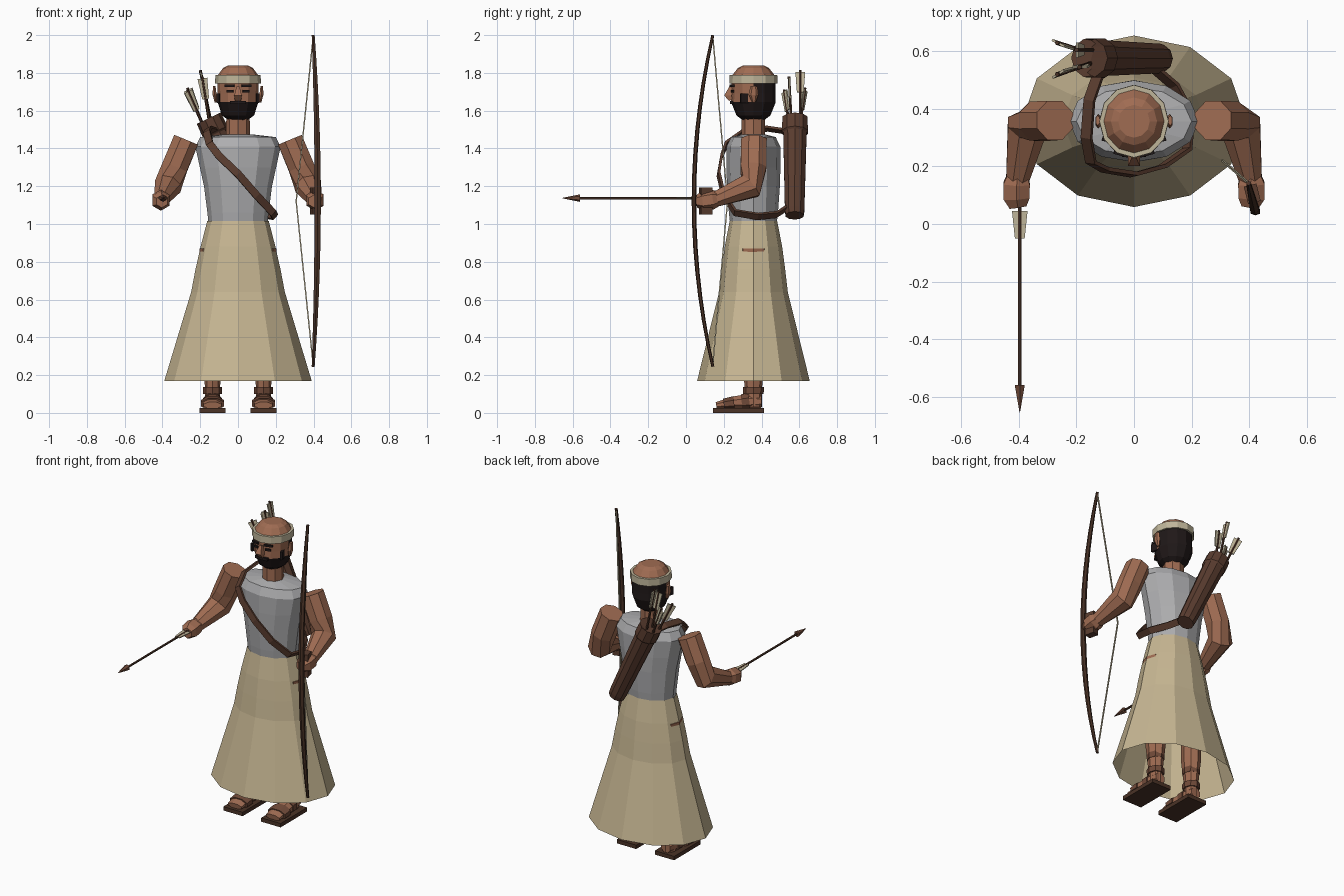
import bpy, bmesh, math
from mathutils import Vector

CY = 0.357  # depth of the body axis


def material(name, rgb):
    m = bpy.data.materials.new(name)
    m.diffuse_color = (*rgb, 1)
    return m


SKIN = material("skin", (0.35, 0.15, 0.085))
SHIRT = material("grey cloth", (0.42, 0.42, 0.43))
SKIRT = material("tan cloth", (0.57, 0.47, 0.29))
CREAM = material("cream cloth", (0.52, 0.46, 0.32))
LEATHER = material("leather", (0.10, 0.045, 0.028))
WOOD = material("dark wood", (0.07, 0.033, 0.02))
SANDAL = material("sandal brown", (0.16, 0.068, 0.04))
HAIR = material("black hair", (0.014, 0.009, 0.009))


def finish(name, bm, *mats):
    bmesh.ops.recalc_face_normals(bm, faces=bm.faces)
    me = bpy.data.meshes.new(name)
    bm.to_mesh(me)
    bm.free()
    for m in mats:
        me.materials.append(m)
    ob = bpy.data.objects.new(name, me)
    bpy.context.collection.objects.link(ob)
    return ob


def skin_rings(rings, caps=True, closed=False):
    bm = bmesh.new()
    vs = [[bm.verts.new(p) for p in r] for r in rings]
    n = len(vs[0])
    pairs = list(zip(vs, vs[1:])) + ([(vs[-1], vs[0])] if closed else [])
    for a, b in pairs:
        for i in range(n):
            j = (i + 1) % n
            bm.faces.new((a[i], a[j], b[j], b[i]))
    if caps and not closed:
        bm.faces.new(vs[0])
        bm.faces.new(vs[-1])
    return bm


def loft(name, rows, *mats, sides=12, x=0, y=CY, caps=True, closed=False):
    """Stack of level ellipses: rows of (z, rx, ry)."""
    rings = [[(x + rx * math.cos(2 * math.pi * i / sides),
               y + ry * math.sin(2 * math.pi * i / sides), z)
              for i in range(sides)] for z, rx, ry in rows]
    return finish(name, skin_rings(rings, caps, closed), *mats)


def tube(name, pts, radii, mat, sides=8, center=None, ref=(1, 0, 0), closed=False):
    """Sweep along points; radii are (along ref, across ref)."""
    pts = [Vector(p) for p in pts]
    rings = []
    n = len(pts)
    for k, p in enumerate(pts):
        if closed:
            a, b = pts[k - 1], pts[(k + 1) % n]
        else:
            a, b = pts[max(k - 1, 0)], pts[min(k + 1, n - 1)]
        t = (b - a).normalized()
        u = (p - Vector(center)) if center else Vector(ref)
        u = (u - t * u.dot(t)).normalized()
        v = t.cross(u)
        r = radii[k] if isinstance(radii, list) else radii
        ru, rv = r if isinstance(r, tuple) else (r, r)
        off = math.pi / sides
        g = math.sqrt(2) if sides == 4 else 1
        rings.append([p + g * (u * ru * math.cos(off + 2 * math.pi * i / sides)
                               + v * rv * math.sin(off + 2 * math.pi * i / sides))
                      for i in range(sides)])
    return finish(name, skin_rings(rings, True, closed), mat)


def box(name, c, size, mat, rot=0):
    bm = bmesh.new()
    bmesh.ops.create_cube(bm, size=1)
    bmesh.ops.scale(bm, vec=size, verts=bm.verts)
    ob = finish(name, bm, mat)
    ob.location = c
    ob.rotation_euler.z = rot
    return ob


# Clothing
loft("skirt", [(0.17, 0.39, 0.298), (0.64, 0.248, 0.182), (0.76, 0.225, 0.168),
               (0.88, 0.198, 0.152), (1.015, 0.163, 0.126)], SKIRT, caps=False)
loft("tunic", [(0.99, 0.155, 0.122), (1.06, 0.162, 0.13), (1.2, 0.18, 0.14),
               (1.3, 0.202, 0.143), (1.41, 0.226, 0.142), (1.46, 0.2, 0.118),
               (1.475, 0.07, 0.06)], SHIRT)

# Head: hair and beard are chosen by height and direction
loft("neck", [(1.42, 0.066, 0.062), (1.62, 0.06, 0.062)], SKIN, sides=8)
head = loft("head", [(1.545, 0.045, 0.05), (1.575, 0.085, 0.09), (1.645, 0.108, 0.118),
                     (1.69, 0.108, 0.116), (1.75, 0.11, 0.116), (1.79, 0.105, 0.11),
                     (1.825, 0.08, 0.083), (1.838, 0.055, 0.057)], SKIN, HAIR)
for f in head.data.polygons:
    c = f.center
    if c.z < 1.645 or (c.y > CY - 0.01 and c.z < 1.75):
        f.material_index = 1
loft("headband", [(1.745, 0.11, 0.115), (1.745, 0.121, 0.127), (1.79, 0.12, 0.126),
                  (1.79, 0.105, 0.11)], CREAM, closed=True)
tube("nose", [(0, 0.237, 1.725), (0, 0.222, 1.68), (0, 0.236, 1.655)],
     [(0.008, 0.008), (0.02, 0.02), (0.016, 0.008)], SKIN, sides=4)
box("moustache", (0, 0.241, 1.643), (0.085, 0.016, 0.018), HAIR)
for s in (-1, 1):
    box("eye", (s * 0.042, 0.246, 1.703), (0.034, 0.009, 0.014), HAIR, s * 0.27)
    box("brow", (s * 0.045, 0.243, 1.732), (0.052, 0.012, 0.012), HAIR, s * 0.27)
    box("sideburn", (s * 0.099, 0.312, 1.665), (0.014, 0.05, 0.05), HAIR, s * 0.3)
    tube("ear", [(s * 0.117, 0.36, 1.645), (s * 0.124, 0.357, 1.685),
                 (s * 0.126, 0.36, 1.73)],
         [(0.008, 0.01), (0.012, 0.026), (0.008, 0.018)], SKIN, sides=6)

# Arms, legs and sandals
for s in (-1, 1):
    tube("arm", [(s * 0.275, 0.36, 1.445), (s * 0.335, 0.357, 1.3),
                 (s * 0.372, 0.34, 1.2), (s * 0.405, 0.155, 1.13)],
         [0.073, 0.074, 0.074, 0.043], SKIN)
    tube("hand", [(s * 0.405, 0.17, 1.135), (s * 0.408, 0.14, 1.13),
                  (s * 0.408, 0.09, 1.122), (s * 0.403, 0.058, 1.12)],
         [0.04, 0.053, 0.052, 0.034], SKIN, sides=6)
    x = s * 0.135
    loft("leg", [(0.03, 0.04, 0.045), (0.14, 0.04, 0.046), (0.3, 0.055, 0.065),
                 (0.5, 0.055, 0.06), (0.87, 0.07, 0.08)], SKIN, sides=8, x=x)
    for z in (0.118, 0.215):
        loft("ankle_strap", [(z - 0.018, 0.049, 0.054), (z + 0.018, 0.05, 0.056)],
             SANDAL, sides=8, x=x)
    box("sole", (x, 0.277, 0.0125), (0.138, 0.27, 0.025), WOOD)
    tube("foot", [(x, 0.4, 0.06), (x, 0.34, 0.06), (x, 0.25, 0.054), (x, 0.16, 0.04)],
         [(0.035, 0.035), (0.045, 0.045), (0.056, 0.035), (0.052, 0.018)], SKIN)
    tube("toe_strap", [(x, 0.255, 0.052), (x, 0.2, 0.046)],
         [(0.066, 0.04), (0.066, 0.032)], SANDAL)
    tube("instep_strap", [(x, 0.335, 0.06), (x, 0.295, 0.057)],
         [(0.054, 0.05), (0.056, 0.045)], SANDAL)

# Bow with drawn string
steps = [-1 + i / 7 for i in range(15)]
tube("bow", [(0.422 - 0.024 * t * t, 0.042 + 0.1 * t * t, 1.1225 + 0.8775 * t) for t in steps],
     [(0.019 - 0.01 * t * t, 0.012 - 0.004 * t * t) for t in steps], WOOD, sides=6)
tube("bow_string", [(0.398, 0.142, 1.99), (0.308, 0.22, 1.12), (0.398, 0.142, 0.255)],
     0.0035, CREAM, sides=4)
box("bow_grip", (0.411, 0.105, 1.122), (0.045, 0.062, 0.145), LEATHER, 0.25)

# Arrow held in the other hand
AX, AZ = -0.397, 1.137
tube("arrow_shaft", [(AX, 0.1, AZ), (AX, -0.58, AZ)], 0.007, WOOD, sides=6)
tube("arrow_head", [(AX, -0.56, AZ), (AX, -0.655, AZ)], [0.02, 0.001], SANDAL, sides=6)
tube("arrow_fletching", [(AX, 0.045, AZ), (AX, -0.05, AZ)],
     [(0.027, 0.003), (0.017, 0.003)], CREAM, sides=4)

# Quiver with arrows
top, low = Vector((-0.155, 0.577, 1.56)), Vector((0.09, 0.575, 1.045))
d = (top - low).normalized()
tube("quiver", [low, low + 0.03 * d, top - 0.09 * d, top - 0.08 * d, top, top - 0.03 * d],
     [0.05, 0.054, 0.065, 0.072, 0.07, 0.06], LEATHER, sides=10, ref=(0, 1, 0))
for dx, y, tip, wide in ((0.02, 0.605, (-0.2, 0.605, 1.815), (0, 1, 0)),
                         (-0.02, 0.55, (-0.268, 0.52, 1.71), (1, 0.6, 0)),
                         (-0.02, 0.6, (-0.268, 0.63, 1.72), (1, -0.5, 0)),
                         (0.01, 0.56, (-0.19, 0.545, 1.78), (1, 0, 0))):
    base, tip = top + Vector((dx, y - 0.577, -0.06)), Vector(tip)
    e = (tip - base).normalized()
    tube("quiver_arrow", [base, tip], 0.008, WOOD, sides=6, ref=(0, 1, 0))
    tube("quiver_fletching", [tip - 0.12 * e, tip - 0.01 * e],
         [(0.018, 0.004), (0.026, 0.004)], CREAM, sides=4, ref=wide)

# Strap looping round the torso to the quiver
tube("quiver_strap", [(-0.12, 0.53, 1.49), (-0.155, 0.43, 1.505), (-0.165, 0.3, 1.485),
                      (-0.15, 0.215, 1.425), (-0.1, 0.188, 1.36), (0, 0.172, 1.265),
                      (0.1, 0.2, 1.15), (0.185, 0.26, 1.06), (0.195, 0.38, 1.04),
                      (0.14, 0.48, 1.05), (0.07, 0.54, 1.09)],
     (0.007, 0.02), LEATHER, sides=4, center=(0, 0.36, 1.22))
